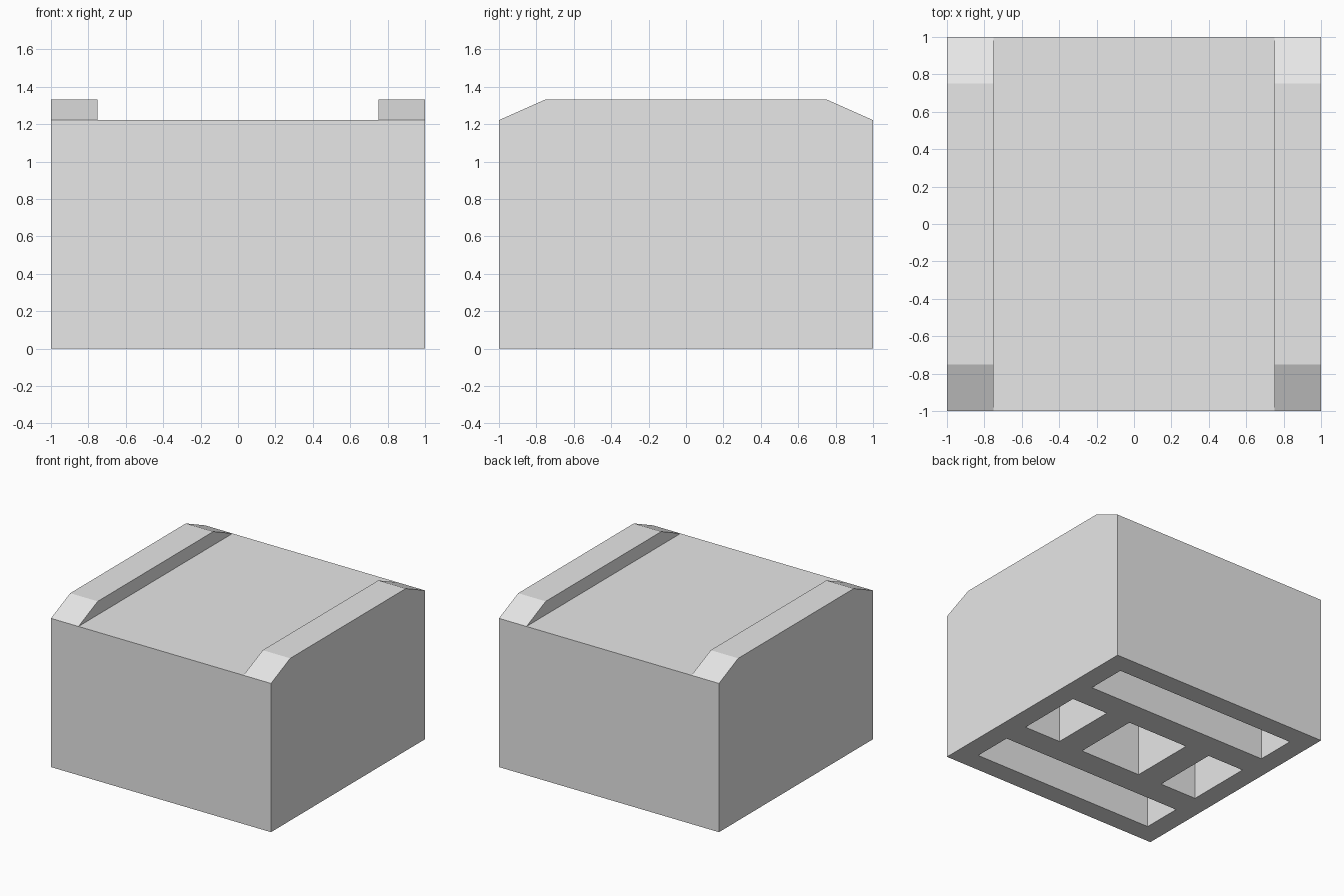
import bpy, bmesh

if "Cube" in bpy.data.objects:
    bpy.data.objects.remove(bpy.data.objects["Cube"])

# Main dimensions
BODY_H, TOP_H, CEILING = 1.222, 1.333, 1.056
WALL, RAIL_IN, CHAMFER_Y = 0.833, 0.75, 0.75

grey = bpy.data.materials.new("plain grey")
grey.diffuse_color = (0.8, 0.8, 0.8, 1)
grey.use_nodes = True
grey.node_tree.nodes["Principled BSDF"].inputs["Base Color"].default_value = grey.diffuse_color


def add_object(name, bm):
    bmesh.ops.recalc_face_normals(bm, faces=bm.faces)
    mesh = bpy.data.meshes.new(name)
    bm.to_mesh(mesh)
    bm.free()
    mesh.materials.append(grey)
    obj = bpy.data.objects.new(name, mesh)
    bpy.context.collection.objects.link(obj)
    return obj


def extrude_profile(name, yz, x0, x1):
    """Prism along x from a side profile."""
    bm = bmesh.new()
    face = bm.faces.new([bm.verts.new((x0, y, z)) for y, z in yz])
    ext = bmesh.ops.extrude_face_region(bm, geom=[face])["geom"]
    verts = [v for v in ext if isinstance(v, bmesh.types.BMVert)]
    bmesh.ops.translate(bm, verts=verts, vec=(x1 - x0, 0, 0))
    return add_object(name, bm)


# Pocket openings on the underside: two long slots, centre square, two side cells
pockets = [(-0.278, 0.278, -0.278, 0.278)]
for s in (-1, 1):
    y0, y1 = sorted((s * 0.5, s * WALL))
    pockets.append((-WALL, WALL, y0, y1))
    x0, x1 = sorted((s * 0.5, s * WALL))
    pockets.append((x0, x1, -0.278, 0.278))

# Body: block with the middle of the top between two raised, chamfered rails
body = extrude_profile("body", [(-1, 0), (1, 0), (1, BODY_H), (-1, BODY_H)], -1, 1)

# Hollow out the underside
for i, (x0, x1, y0, y1) in enumerate(pockets):
    cutter = extrude_profile(f"pocket_cutter_{i + 1}",
                             [(y0, -0.1), (y1, -0.1), (y1, CEILING), (y0, CEILING)], x0, x1)
    cutter.hide_render = True
    cutter.hide_set(True)
    mod = body.modifiers.new(f"pocket_{i + 1}", 'BOOLEAN')
    mod.operation = 'DIFFERENCE'
    mod.solver = 'EXACT'
    mod.object = cutter

# Raised rails along both sides, sloping down at front and back
rail_profile = [(-1, BODY_H), (1, BODY_H), (CHAMFER_Y, TOP_H), (-CHAMFER_Y, TOP_H)]
extrude_profile("left_rail", rail_profile, -1, -RAIL_IN)
extrude_profile("right_rail", rail_profile, RAIL_IN, 1)
